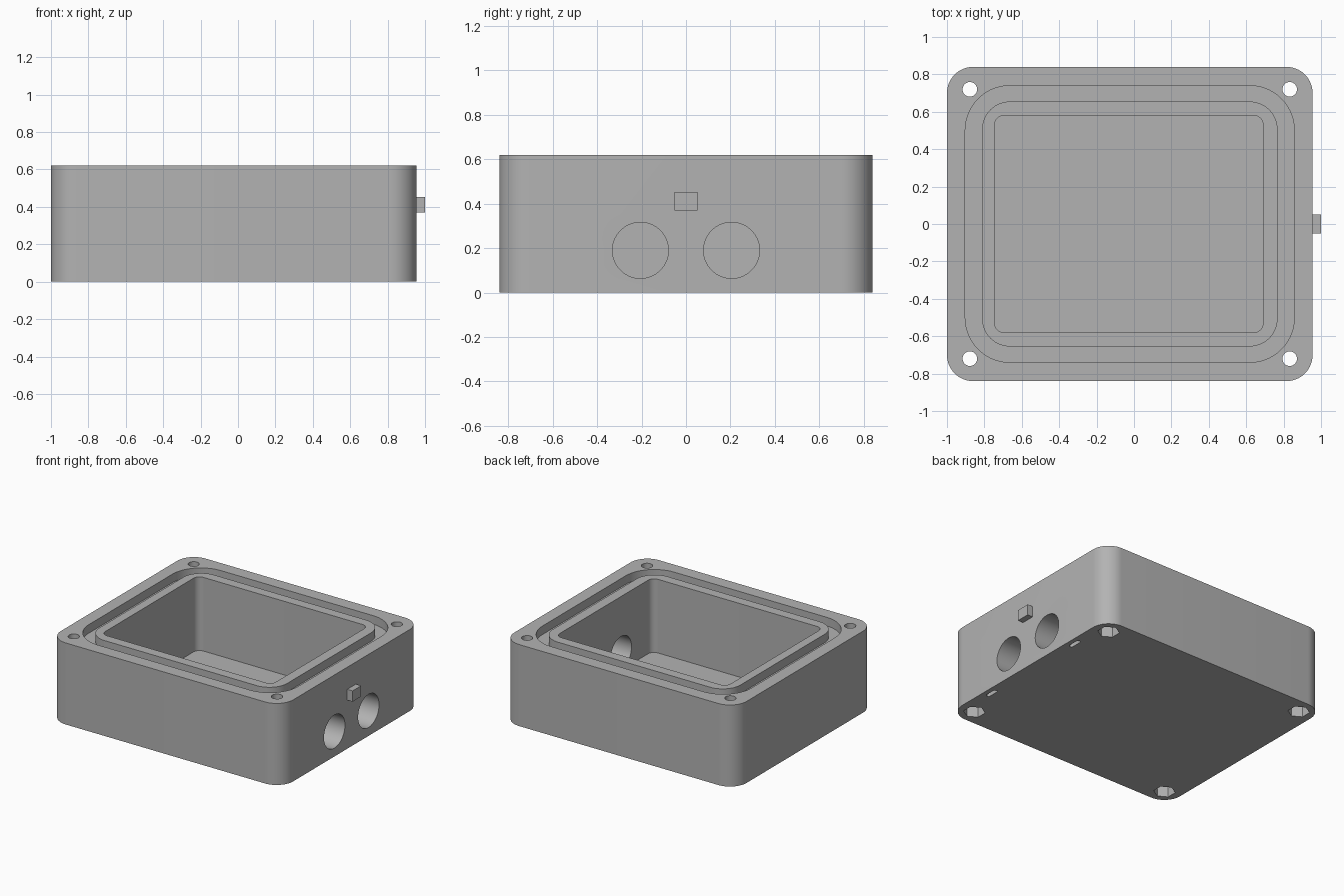
import bpy
import bmesh
from math import cos, sin, pi, radians

if "Cube" in bpy.data.objects:
    bpy.data.objects.remove(bpy.data.objects["Cube"], do_unlink=True)

# Single plastic colour
grey = bpy.data.materials.new("grey_plastic")
grey.use_nodes = True
grey.diffuse_color = (0.45, 0.45, 0.45, 1)
grey.node_tree.nodes["Principled BSDF"].inputs["Base Color"].default_value = (0.45, 0.45, 0.45, 1)

MID_X = -0.0225   # centre of the case, offset by the side tab
HEIGHT = 0.62


def rounded_rect(cx, cy, half_w, half_h, radius, steps=14):
    """Counter-clockwise outline of a rectangle with round corners."""
    points = []
    for i, (sx, sy) in enumerate([(1, 1), (-1, 1), (-1, -1), (1, -1)]):
        for k in range(steps + 1):
            a = (i + k / steps) * pi / 2
            points.append((cx + sx * (half_w - radius) + radius * cos(a),
                           cy + sy * (half_h - radius) + radius * sin(a)))
    return points


def polygon(cx, cy, radius, sides, turn=0.0):
    return [(cx + radius * cos(turn + 2 * pi * k / sides),
             cy + radius * sin(turn + 2 * pi * k / sides)) for k in range(sides)]


def prism(name, outline, low, high, inner=None, axis="Z"):
    """Extrude an outline between two levels; an inner outline makes a ring."""
    bm = bmesh.new()

    def loop(points, level):
        if axis == "X":
            return [bm.verts.new((level, u, v)) for u, v in points]
        return [bm.verts.new((u, v, level)) for u, v in points]

    def bridge(a, b):
        n = len(a)
        for k in range(n):
            bm.faces.new((a[k], a[(k + 1) % n], b[(k + 1) % n], b[k]))

    bottom, top = loop(outline, low), loop(outline, high)
    bridge(bottom, top)
    if inner:
        in_bottom, in_top = loop(inner, low), loop(inner, high)
        bridge(in_top, in_bottom)
        bridge(top, in_top)
        bridge(in_bottom, bottom)
    else:
        bm.faces.new(top)
        bm.faces.new(bottom[::-1])
    bmesh.ops.recalc_face_normals(bm, faces=bm.faces)
    mesh = bpy.data.meshes.new(name)
    bm.to_mesh(mesh)
    bm.free()
    mesh.materials.append(grey)
    obj = bpy.data.objects.new(name, mesh)
    bpy.context.collection.objects.link(obj)
    return obj


def select_only(obj):
    bpy.ops.object.select_all(action="DESELECT")
    obj.select_set(True)
    bpy.context.view_layer.objects.active = obj


def cut(target, cutter):
    cutter.hide_render = True
    mod = target.modifiers.new("cut", "BOOLEAN")
    mod.operation = "DIFFERENCE"
    mod.solver = "EXACT"
    mod.object = cutter
    select_only(target)
    bpy.ops.object.modifier_apply(modifier=mod.name)
    bpy.data.objects.remove(cutter, do_unlink=True)


# Case shell with its inner cavity
case = prism("case_body", rounded_rect(MID_X, 0, 0.9775, 0.84, 0.14), 0, HEIGHT)
cut(case, prism("cavity", rounded_rect(MID_X - 0.005, 0, 0.7175, 0.58, 0.05), 0.06, 0.8))

# Seal groove around the opening
cut(case, prism("seal_groove", rounded_rect(MID_X, 0, 0.88, 0.74, 0.24), HEIGHT - 0.065, 0.8,
                inner=rounded_rect(MID_X, 0, 0.79, 0.655, 0.15)))

# Corner screw holes with hexagonal nut pockets underneath
for sx in (-1, 1):
    for sy in (-1, 1):
        x, y = MID_X + sx * 0.855, sy * 0.72
        cut(case, prism("screw_hole", polygon(x, y, 0.039, 32), -0.1, 0.8))
        cut(case, prism("nut_pocket", polygon(x, y, 0.076, 6, pi / 6), -0.1, 0.08))

# Cable holes in the side wall, and small slots below them
for side in (-1, 1):
    cut(case, prism("cable_hole", polygon(side * 0.205, 0.19, 0.126, 64), 0.6, 1.1, axis="X"))
    cut(case, prism("base_slot", rounded_rect(0.905, side * 0.445, 0.015, 0.05, 0.0145, 6),
                    -0.1, 0.06))

# Small tab on the side wall
prism("side_tab", [(-0.052, 0.37), (0.052, 0.37), (0.052, 0.452), (-0.052, 0.452)],
      0.94, 1.0, axis="X")

select_only(case)
bpy.ops.object.shade_smooth_by_angle(angle=radians(30))
